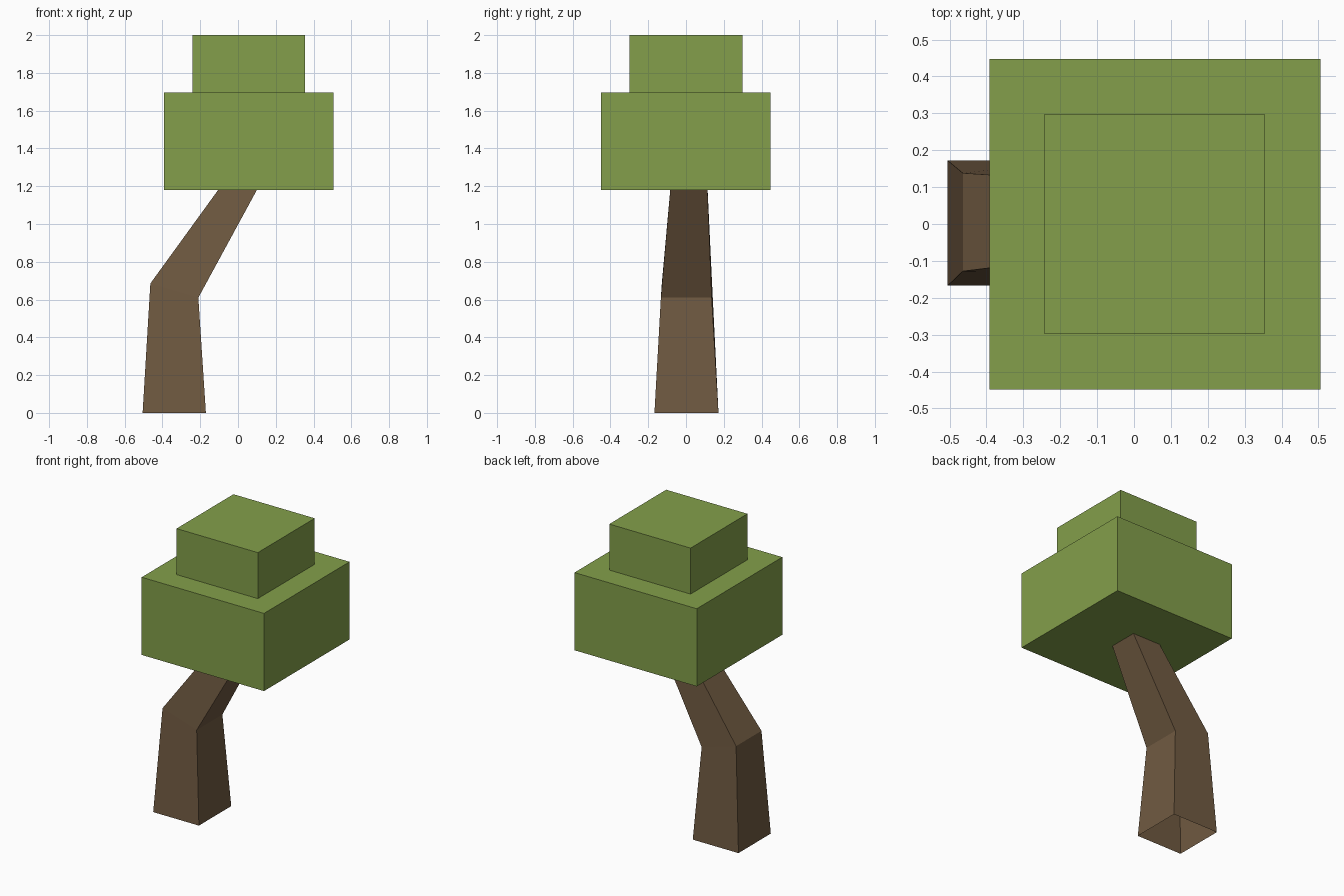
import bpy, bmesh

if "Cube" in bpy.data.objects:
    bpy.data.objects.remove(bpy.data.objects["Cube"])


def material(name, rgb):
    m = bpy.data.materials.new(name)
    m.diffuse_color = (*rgb, 1.0)
    m.use_nodes = True
    m.node_tree.nodes["Principled BSDF"].inputs["Base Color"].default_value = m.diffuse_color
    return m


def add_object(name, bm, mat):
    bmesh.ops.recalc_face_normals(bm, faces=bm.faces)
    mesh = bpy.data.meshes.new(name)
    bm.to_mesh(mesh)
    bm.free()
    mesh.materials.append(mat)
    obj = bpy.data.objects.new(name, mesh)
    bpy.context.collection.objects.link(obj)
    return obj


def box(name, x, y, z, mat):
    bm = bmesh.new()
    bmesh.ops.create_cube(bm, size=1)
    for v in bm.verts:
        v.co = [lo + (c + 0.5) * (hi - lo) for c, (lo, hi) in zip(v.co, (x, y, z))]
    return add_object(name, bm, mat)


leaf = material("leaf green", (0.227, 0.347, 0.069))
bark = material("bark brown", (0.162, 0.102, 0.053))

# Stacked block foliage
box("lower_foliage", (-0.392, 0.505), (-0.449, 0.447), (1.18, 1.695), leaf)
box("upper_foliage", (-0.242, 0.354), (-0.298, 0.298), (1.695, 2.0), leaf)

# Bent, tapering trunk, open at the base; each section holds the left and
# right edges as (x, z, y_front, y_back). The top is tucked into the foliage.
sections = [
    ((-0.505, 0.0, -0.167, 0.172), (-0.17, 0.0, -0.167, 0.172)),
    ((-0.464, 0.685, -0.128, 0.138), (-0.21, 0.61, -0.133, 0.136)),
    ((-0.069, 1.23, -0.079, 0.112), (0.127, 1.23, -0.079, 0.112)),
]
bm = bmesh.new()
rings = []
for (xl, zl, fl, bl), (xr, zr, fr, br) in sections:
    corners = [(xl, fl, zl), (xr, fr, zr), (xr, br, zr), (xl, bl, zl)]
    rings.append([bm.verts.new(c) for c in corners])
for low, high in zip(rings, rings[1:]):
    for i in range(4):
        j = (i + 1) % 4
        bm.faces.new((low[i], low[j], high[j], high[i]))
bm.faces.new(rings[-1])
add_object("trunk", bm, bark)
